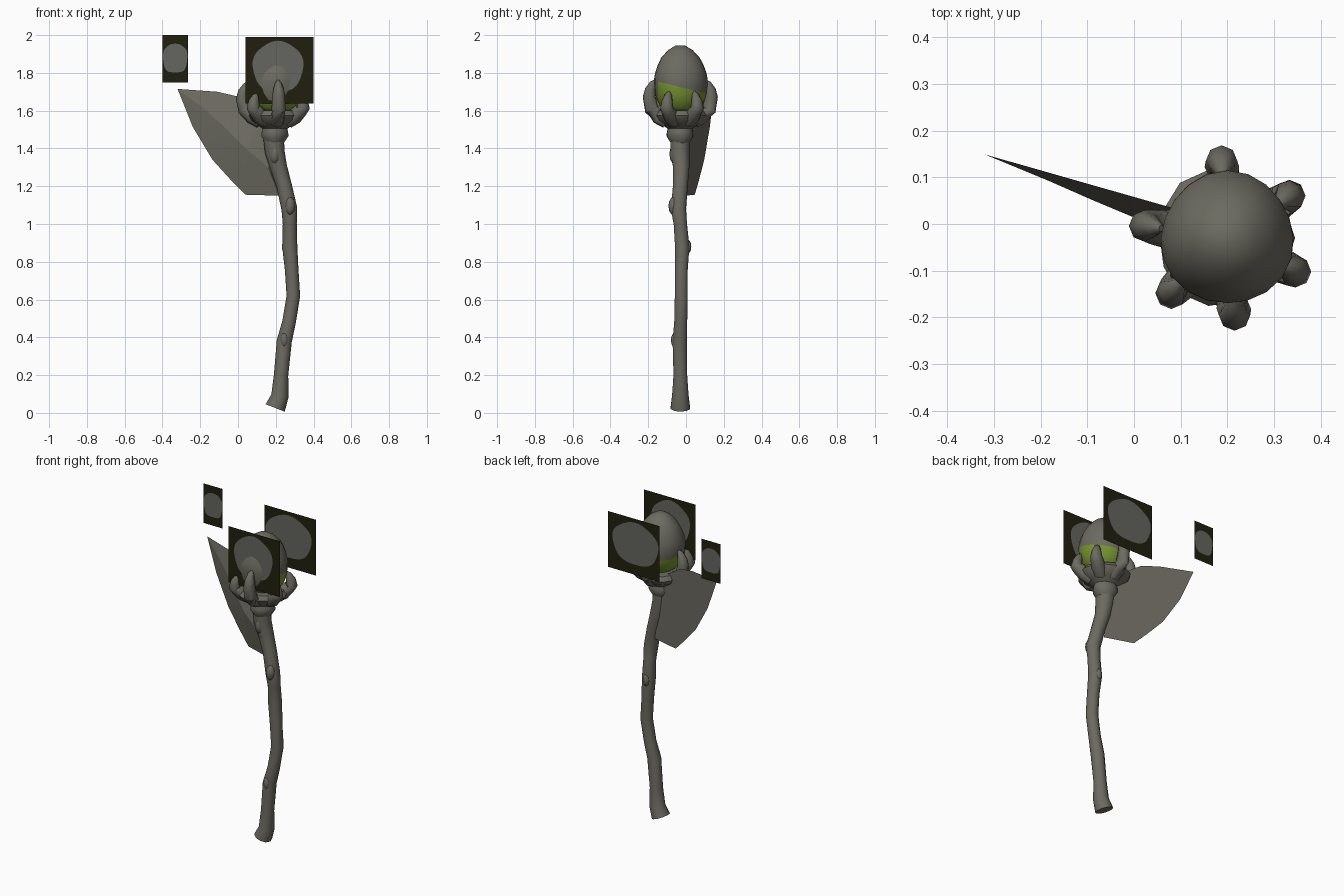
import bpy, bmesh, math
from mathutils import Vector

if "Cube" in bpy.data.objects:
    bpy.data.objects.remove(bpy.data.objects["Cube"])


def material(name, rgb):
    m = bpy.data.materials.new(name)
    m.diffuse_color = (*rgb, 1)
    m.use_nodes = True
    m.node_tree.nodes["Principled BSDF"].inputs["Base Color"].default_value = m.diffuse_color
    return m


BARK = material("grey_bark", (0.15, 0.145, 0.118))
GREEN = material("moss_green", (0.185, 0.30, 0.03))
DARK = material("dark_olive", (0.0145, 0.0135, 0.004))
GLOW = material("glow_grey", (0.128, 0.128, 0.116))


def finish(name, bm, mats, angle=50):
    bmesh.ops.recalc_face_normals(bm, faces=bm.faces[:])
    me = bpy.data.meshes.new(name)
    bm.to_mesh(me)
    bm.free()
    ob = bpy.data.objects.new(name, me)
    bpy.context.collection.objects.link(ob)
    for m in mats:
        me.materials.append(m)
    if angle:
        bpy.ops.object.select_all(action='DESELECT')
        ob.select_set(True)
        bpy.context.view_layer.objects.active = ob
        bpy.ops.object.shade_smooth_by_angle(angle=math.radians(angle))
    return ob


def bridge(bm, rings):
    """Skin a list of vertex rings and cap both ends."""
    n = len(rings[0])
    for a, b in zip(rings, rings[1:]):
        for i in range(n):
            j = (i + 1) % n
            bm.faces.new((a[i], a[j], b[j], b[i]))
    bm.faces.new(rings[0])
    bm.faces.new(rings[-1])


def tube(name, path, sides=10):
    """Sweep a round section along (x, y, z, radius) points."""
    bm = bmesh.new()
    pts = [Vector(p[:3]) for p in path]
    rings = []
    for i, p in enumerate(pts):
        t = (pts[min(i + 1, len(pts) - 1)] - pts[max(i - 1, 0)]).normalized()
        ref = Vector((0, 1, 0)) if abs(t.y) < 0.7 else Vector((1, 0, 0))
        u = t.cross(ref).normalized()
        v = t.cross(u)
        ring = []
        for k in range(sides):
            a = 2 * math.pi * k / sides
            ring.append(bm.verts.new(p + path[i][3] * (u * math.cos(a) + v * math.sin(a))))
        rings.append(ring)
    bridge(bm, rings)
    return finish(name, bm, [BARK])


def lathe(bm, profile, cx, cy, sides, wobble=0.0):
    rings = []
    for r, z in profile:
        ring = []
        for k in range(sides):
            a = 2 * math.pi * k / sides
            q = r * (1 + wobble * math.sin(3 * a + 9 * z))
            ring.append(bm.verts.new((cx + q * math.cos(a), cy + q * math.sin(a), z)))
        rings.append(ring)
    bridge(bm, rings)


# Crooked wooden handle
tube("handle", [
    (0.197, -0.03, 0.026, 0.054), (0.222, -0.03, 0.09, 0.046), (0.228, -0.03, 0.20, 0.038),
    (0.245, -0.033, 0.38, 0.040), (0.270, -0.028, 0.48, 0.036), (0.293, -0.025, 0.62, 0.036),
    (0.284, -0.025, 0.76, 0.036), (0.274, -0.020, 0.88, 0.040), (0.274, -0.03, 1.00, 0.037),
    (0.272, -0.04, 1.08, 0.042), (0.245, -0.03, 1.20, 0.041), (0.215, -0.025, 1.30, 0.045),
    (0.195, -0.032, 1.38, 0.052), (0.190, -0.03, 1.44, 0.054), (0.190, -0.03, 1.50, 0.055)])

# Knots on the handle
for i, (x, y, z, r) in enumerate([(0.245, -0.058, 0.385, 0.022), (0.272, 0.006, 0.88, 0.022),
                                  (0.257, -0.022, 0.88, 0.025), (0.275, -0.066, 1.095, 0.027),
                                  (0.286, -0.035, 1.08, 0.027), (0.195, -0.058, 1.37, 0.03)]):
    bm = bmesh.new()
    bmesh.ops.create_uvsphere(bm, u_segments=8, v_segments=6, radius=r)
    for v in bm.verts:
        v.co = Vector((x, y, z)) + Vector((v.co.x, v.co.y, v.co.z * 1.8))
    finish("knot_%d" % (i + 1), bm, [BARK])

# Flared cup under the egg
bm = bmesh.new()
lathe(bm, [(0.05, 1.43), (0.072, 1.465), (0.07, 1.485), (0.066, 1.505), (0.095, 1.525),
           (0.132, 1.55), (0.145, 1.575), (0.128, 1.60), (0.05, 1.605)], 0.193, -0.03, 14, 0.05)
finish("cup", bm, [BARK])

# Egg: green lower part, grey shell on top and down the front
bm = bmesh.new()
lathe(bm, [(0.06, 1.585), (0.10, 1.615), (0.125, 1.655), (0.136, 1.69), (0.142, 1.73), (0.142, 1.765),
           (0.136, 1.80), (0.122, 1.84), (0.102, 1.88), (0.066, 1.92), (0.025, 1.945)],
      0.20, -0.03, 20, 0.02)
for co, no in (((0, -0.15, 1.755), (0, 0.25, 1)), ((0, -0.148, 0), (0, 1, 0))):
    bmesh.ops.bisect_plane(bm, geom=bm.verts[:] + bm.edges[:] + bm.faces[:],
                           dist=1e-5, plane_co=co, plane_no=no)
for f in bm.faces:
    c = f.calc_center_median()
    f.material_index = int(c.y > -0.148 and c.z < 1.755 - 0.25 * (c.y + 0.15))
finish("egg", bm, [BARK, GREEN])

# Claws gripping the egg: tip bulge position and top height
CLAWS = [(0.028, -0.005, 1.75), (0.083, -0.145, 1.70), (0.215, -0.19, 1.76),
         (0.342, -0.100, 1.70), (0.33, 0.058, 1.70), (0.188, 0.13, 1.76)]
for i, (x, y, top) in enumerate(CLAWS):
    c = Vector((0.197, -0.03, 0))
    d = Vector((x, y, 0)) - c

    def at(s, z, r):
        p = c + d * s
        return (p.x, p.y, z, r)
    tube("claw_%d" % (i + 1), [at(0.45, 1.545, 0.04), at(0.72, 1.57, 0.042), at(0.95, 1.605, 0.037),
                               at(1.03, top - 0.085, 0.034), at(0.99, top - 0.05, 0.029),
                               at(0.9, top - 0.015, 0.018), at(0.82, top, 0.007)], 8)

# Leathery wing: flat back, creased front
OUT = [(-0.32, 1.715), (-0.11, 1.70), (0.0, 1.675), (0.14, 1.58), (0.20, 1.40),
       (0.22, 1.15), (0.04, 1.155), (-0.035, 1.23), (-0.135, 1.34), (-0.24, 1.515)]
FOLDS = [(-0.18, 1.61, 0.018), (-0.09, 1.53, 0.032), (0.045, 1.395, 0.05), (0.16, 1.30, 0.035)]
PANELS = ["ABK", "JAK", "BCLK", "CDML", "DENM", "EFN", "FGN", "GMN", "GHM", "HIM", "ILM", "IJL", "JKL"]


def wing_y(x):
    return 0.058 - 0.285 * x


bm = bmesh.new()
vs = [bm.verts.new((x, wing_y(x), z)) for x, z in OUT]
vs += [bm.verts.new((x, wing_y(x) - h, z)) for x, z, h in FOLDS]
for p in PANELS:
    bm.faces.new([vs[ord(ch) - 65] for ch in p])
bm.faces.new(vs[:len(OUT)])
finish("wing", bm, [BARK], 6)


# Thin glow cards: dark sheet with a grey blob inset
def card(name, x0, x1, z0, z1, y, blob):
    bx, bz, rx, rz, power = blob
    cx, cz, hx, hz = (x0 + x1) / 2, (z0 + z1) / 2, (x1 - x0) / 2, (z1 - z0) / 2
    bm = bmesh.new()
    inner, outer, n = [], [], 32
    for k in range(n):
        a = 2 * math.pi * k / n
        c, s = math.cos(a), math.sin(a)
        m = max(abs(c), abs(s))
        w = 1 + 0.025 * math.sin(5 * a)
        ic, iz = (math.copysign(abs(q) ** power, q) for q in (c, s))
        inner.append(bm.verts.new((bx + rx * w * ic, y, bz + rz * w * iz)))
        outer.append(bm.verts.new((cx + hx * c / m, y, cz + hz * s / m)))
    bm.faces.new(inner).material_index = 1
    for k in range(n):
        j = (k + 1) % n
        bm.faces.new((inner[k], outer[k], outer[j], inner[j]))
    finish(name, bm, [DARK, GLOW], 0)


card("front_card", 0.04, 0.40, 1.637, 1.99, -0.15, (0.212, 1.832, 0.134, 0.135, 0.95))
card("back_card", 0.04, 0.40, 1.637, 1.99, 0.207, (0.209, 1.83, 0.160, 0.133, 0.95))
card("small_card", -0.40, -0.265, 1.75, 2.0, 0.225, (-0.3325, 1.877, 0.064, 0.076, 0.75))
